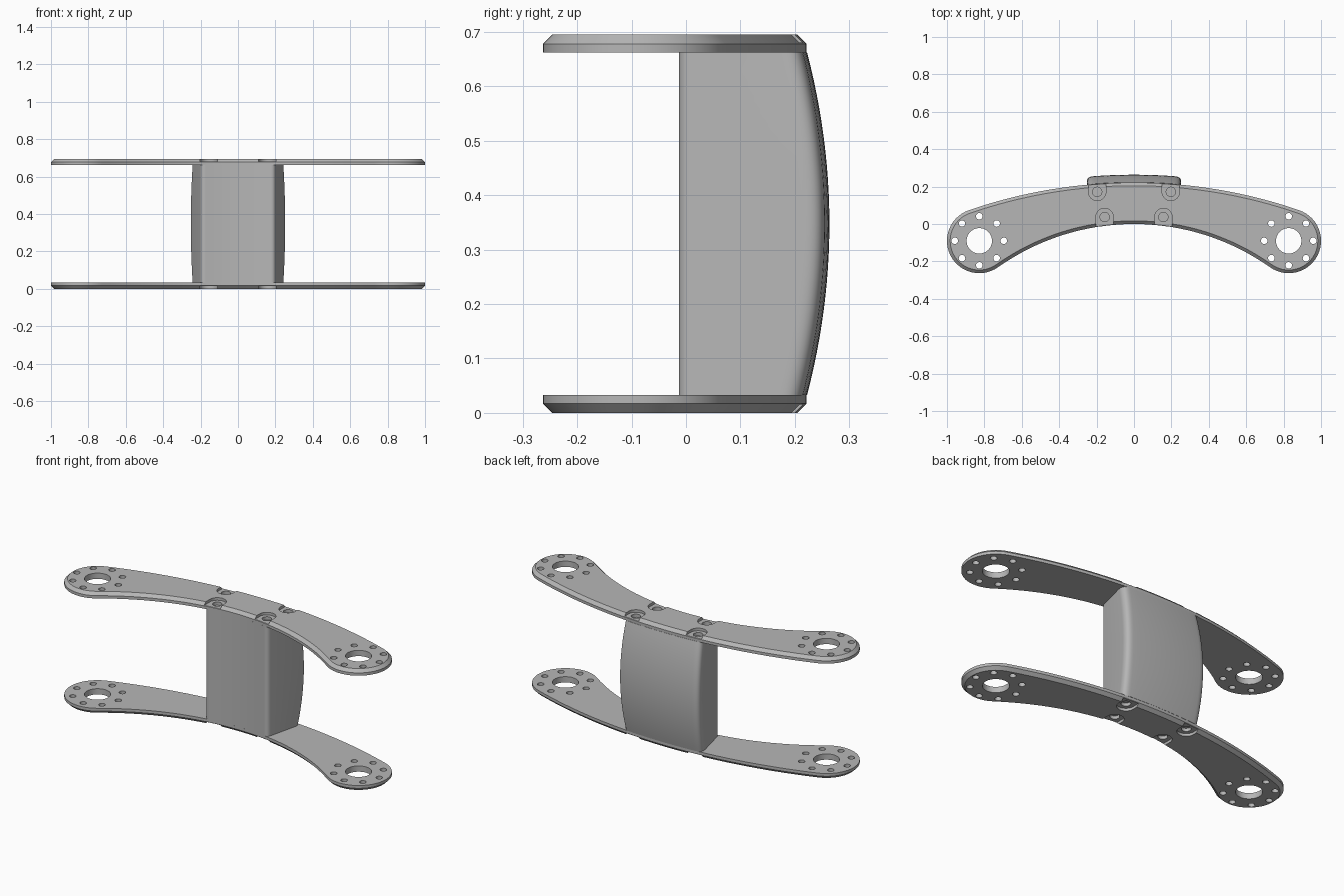
import bpy, bmesh, math
from mathutils import Vector

if "Cube" in bpy.data.objects:
    bpy.data.objects.remove(bpy.data.objects["Cube"])

H, T, CH = 0.695, 0.033, 0.017           # total height, plate thickness, chamfer
EX, EY, ER = 0.827, -0.09, 0.173         # end lobe centre and radius
BACK, FRONT = 0.2215, 0.0                # plate edges at x = 0

grey = bpy.data.materials.new("grey metal")
grey.diffuse_color = (0.47, 0.47, 0.47, 1)
grey.use_nodes = True
grey.node_tree.nodes["Principled BSDF"].inputs["Base Color"].default_value = grey.diffuse_color


def loft(name, rings):
    """Closed solid through rings of equal point count."""
    bm = bmesh.new()
    rows = [[bm.verts.new(p) for p in r] for r in rings]
    n = len(rows[0])
    for a, b in zip(rows, rows[1:]):
        for i in range(n):
            j = (i + 1) % n
            bm.faces.new((a[i], a[j], b[j], b[i]))
    bm.faces.new(rows[0][::-1])
    bm.faces.new(rows[-1])
    bmesh.ops.recalc_face_normals(bm, faces=bm.faces)
    me = bpy.data.meshes.new(name)
    bm.to_mesh(me)
    bm.free()
    me.materials.append(grey)
    ob = bpy.data.objects.new(name, me)
    bpy.context.collection.objects.link(ob)
    return ob


def arc(cx, cy, r, a0, a1, n):
    return [(cx + r * math.cos(a0 + (a1 - a0) * i / n),
             cy + r * math.sin(a0 + (a1 - a0) * i / n)) for i in range(n + 1)]


def outline(off):
    """Crescent with round ends, inset by off."""
    # centres of the long arcs tangent to the end lobes
    k = BACK - ER
    co = (k * k - EX**2 - EY**2) / (2 * (k - EY))
    k = FRONT + ER
    ci = (k * k - EX**2 - EY**2) / (2 * (k - EY))
    ao = math.atan2(EY - co, EX)
    ai = math.atan2(EY - ci, EX)
    r = ER - off
    pts = arc(0, co, BACK - co - off, math.pi - ao, ao, 32)
    pts += arc(EX, EY, r, ao, ai - math.pi, 28)[1:]
    pts += arc(0, ci, FRONT - ci + off, ai, math.pi - ai, 32)[1:]
    pts += arc(-EX, EY, r, 2 * math.pi - ai, math.pi - ao, 28)[1:-1]
    return pts


def at(pts, z):
    return [(x, y, z) for x, y in pts]


def cut(target, shapes, z0, z1):
    """Cut vertical prisms out of the target."""
    parts = [loft("cutter", [at(s, z0), at(s, z1)]) for s in shapes]
    bpy.ops.object.select_all(action='DESELECT')
    for p in parts:
        p.select_set(True)
    bpy.context.view_layer.objects.active = parts[0]
    bpy.ops.object.join()
    mod = target.modifiers.new("cut", 'BOOLEAN')
    mod.operation, mod.solver, mod.object = 'DIFFERENCE', 'EXACT', parts[0]
    bpy.context.view_layer.objects.active = target
    bpy.ops.object.modifier_apply(modifier=mod.name)
    bpy.data.objects.remove(parts[0])


def circle(x, y, r, n):
    return arc(x, y, r, 0, 2 * math.pi, n)[:-1]


def smooth(ob, angle):
    bpy.ops.object.select_all(action='DESELECT')
    ob.select_set(True)
    bpy.context.view_layer.objects.active = ob
    bpy.ops.object.shade_smooth_by_angle(angle=math.radians(angle))


# Hole layout: bearing bores, bolt circles, screw holes with open counterbores
holes, slots = [], []
for s in (-1, 1):
    holes.append(circle(s * EX, EY, 0.068, 40))
    for i in range(8):
        a = i * math.pi / 4
        holes.append(circle(s * EX + 0.131 * math.cos(a), EY + 0.131 * math.sin(a), 0.0175, 20))
    for x, y, d in ((0.197, 0.172, 1), (0.157, 0.037, -1)):
        holes.append(circle(s * x, y, 0.025, 24))
        a = math.pi if d > 0 else 0
        slots.append(arc(s * x, y, 0.047, a, a + math.pi, 20)
                     + [(s * x + d * 0.047, y + d * 0.15), (s * x - d * 0.047, y + d * 0.15)])

# Two plates, the upper one a mirror of the lower
for name, flip in (("lower_plate", False), ("upper_plate", True)):
    fz = (lambda z: H - z) if flip else (lambda z: z)
    plate = loft(name, [at(outline(CH), fz(0)), at(outline(0), fz(CH)), at(outline(0), fz(T))])
    cut(plate, slots, *sorted((fz(-0.02), fz(0.015))))
    cut(plate, holes, *sorted((fz(-0.02), fz(T + 0.02))))
    smooth(plate, 25)


def section(back):
    """Centre block section: bowed front and back, flared sides, rounded corners."""
    side = lambda y: 0.2 + 0.24 * y
    bow = lambda x, y0, r: y0 - x * x / (2 * r)
    yb = back - 0.01

    def corner(p0, c, p1, n=8):
        p0, c, p1 = Vector(p0), Vector(c), Vector(p1)
        return [tuple((1 - t)**2 * p0 + 2 * t * (1 - t) * c + t * t * p1)
                for t in (i / n for i in range(n + 1))]

    fx = 0.172
    yf = bow(0.196, 0, 1.2)
    half = [(fx * i / 6, bow(fx * i / 6, 0, 1.2)) for i in range(6)]
    half += corner((fx, bow(fx, 0, 1.2)), (side(yf), yf), (side(0.008), 0.008))
    bx = side(yb) - 0.045
    half += corner((side(yb - 0.043), yb - 0.043), (side(yb), yb), (bx, bow(bx, back, 2.9)))
    half += [(bx * i / 6, bow(bx * i / 6, back, 2.9)) for i in range(5, -1, -1)]
    return half + [(-x, y) for x, y in half[-2:0:-1]]


# Centre block with a back that bulges at mid height
N = 24
rings = []
for i in range(N + 1):
    u = 2 * i / N - 1
    rings.append(at(section(0.2225 + 0.041 * (1 - u * u)), T + (H - 2 * T) * i / N))
block = loft("centre_block", rings)
smooth(block, 30)
